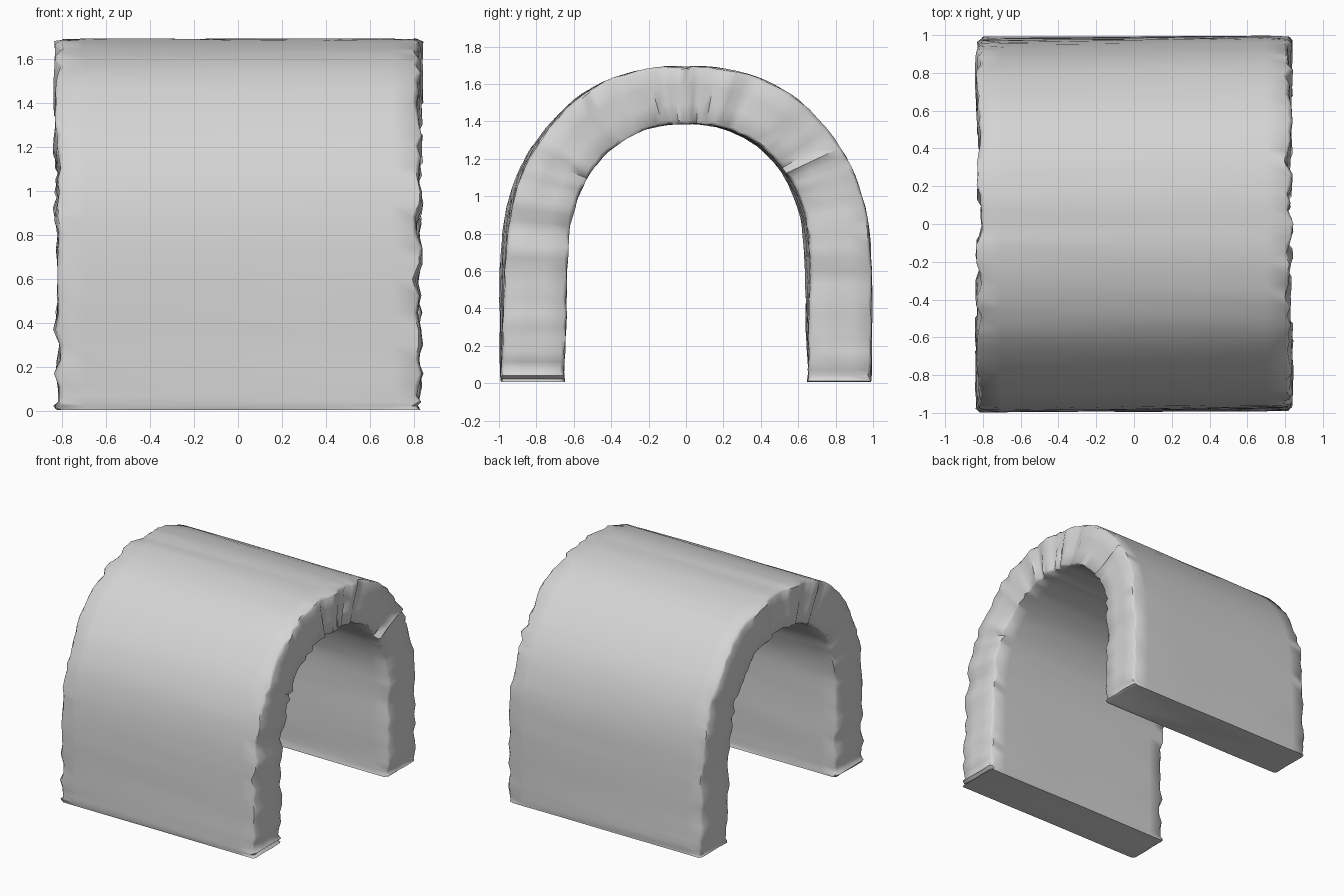
import bpy, bmesh, math, random
from mathutils import Vector

random.seed(7)
cube = bpy.data.objects.get("Cube")
if cube:
    bpy.data.objects.remove(cube)

# Stone colour
stone = bpy.data.materials.new("grey_stone")
stone.use_nodes = True
grey = (0.66, 0.66, 0.66, 1)
stone.diffuse_color = grey
stone.node_tree.nodes["Principled BSDF"].inputs["Base Color"].default_value = grey

# Matching outer and inner half profiles (y, z), foot to crown
outer = [(.99, .005), (.995, .07), (.99, .3), (.985, .6), (.96, .88),
         (.895, 1.11), (.785, 1.31), (.6, 1.515), (.39, 1.635), (.16, 1.69), (0, 1.695)]
inner = [(.645, .005), (.65, .07), (.645, .3), (.645, .6), (.63, .84),
         (.57, 1.03), (.5, 1.15), (.385, 1.265), (.24, 1.345), (.1, 1.378), (0, 1.382)]


def full_profile(half, steps=4):
    """Mirror a half profile and smooth it through its points."""
    pts = [Vector(p) for p in half]
    pts += [Vector((-p.x, p.y)) for p in reversed(pts[:-1])]
    result = []
    for i in range(len(pts) - 1):
        a, b = pts[max(i - 1, 0)], pts[i]
        c, d = pts[i + 1], pts[min(i + 2, len(pts) - 1)]
        for k in range(steps):
            t = k / steps
            result.append(b + (c - a) * t / 2
                          + (2 * a - 5 * b + 4 * c - d) * t * t / 2
                          + (3 * b - a - 3 * c + d) * t ** 3 / 2)
    return result + [pts[-1]]


# Section across the vault: (x, depth from outer face to inner face)
HALF = 0.825
across = [-.81, -.7, -.35, 0, .35, .7, .81]
section = [(x, 0) for x in across]
section += [(HALF, t) for t in (.05, .35, .65, .95)]
section += [(x, 1) for x in reversed(across)]
section += [(-HALF, t) for t in (.95, .65, .35, .05)]

# Loft the section along the arch, with chipped ends and a slight skew
bm = bmesh.new()
rings = []
for o, i in zip(full_profile(outer), full_profile(inner)):
    chip = {s: random.uniform(-.018, .014) for s in (-1, 1)}
    ring = []
    for x, t in section:
        end = abs(x) > .75
        side = 1 if x > 0 else -1
        if end:
            x += side * (chip[side] + random.uniform(-.006, .006))
            t += random.uniform(-.015, .015) if 0 < t < 1 else 0
        wear = random.uniform(0, .03 if end else .015)
        p = o.lerp(i, t + wear * (1 - 2 * t))
        skew = .015 * x / HALF * math.sin(math.pi * min(p.y / 1.7, 1))
        ring.append(bm.verts.new((x, p.x + skew, max(p.y, .005))))
    rings.append(ring)

count = len(section)
for a, b in zip(rings, rings[1:]):
    for k in range(count):
        n = (k + 1) % count
        bm.faces.new((a[k], a[n], b[n], b[k]))

# Flat feet
bm.faces.new(rings[0])
bm.faces.new(rings[-1])
bmesh.ops.recalc_face_normals(bm, faces=bm.faces)

mesh = bpy.data.meshes.new("stone_vault")
bm.to_mesh(mesh)
bm.free()
mesh.materials.append(stone)
vault = bpy.data.objects.new("stone_vault", mesh)
bpy.context.collection.objects.link(vault)
bpy.context.view_layer.objects.active = vault
vault.select_set(True)
bpy.ops.object.shade_smooth_by_angle(angle=0.95)
